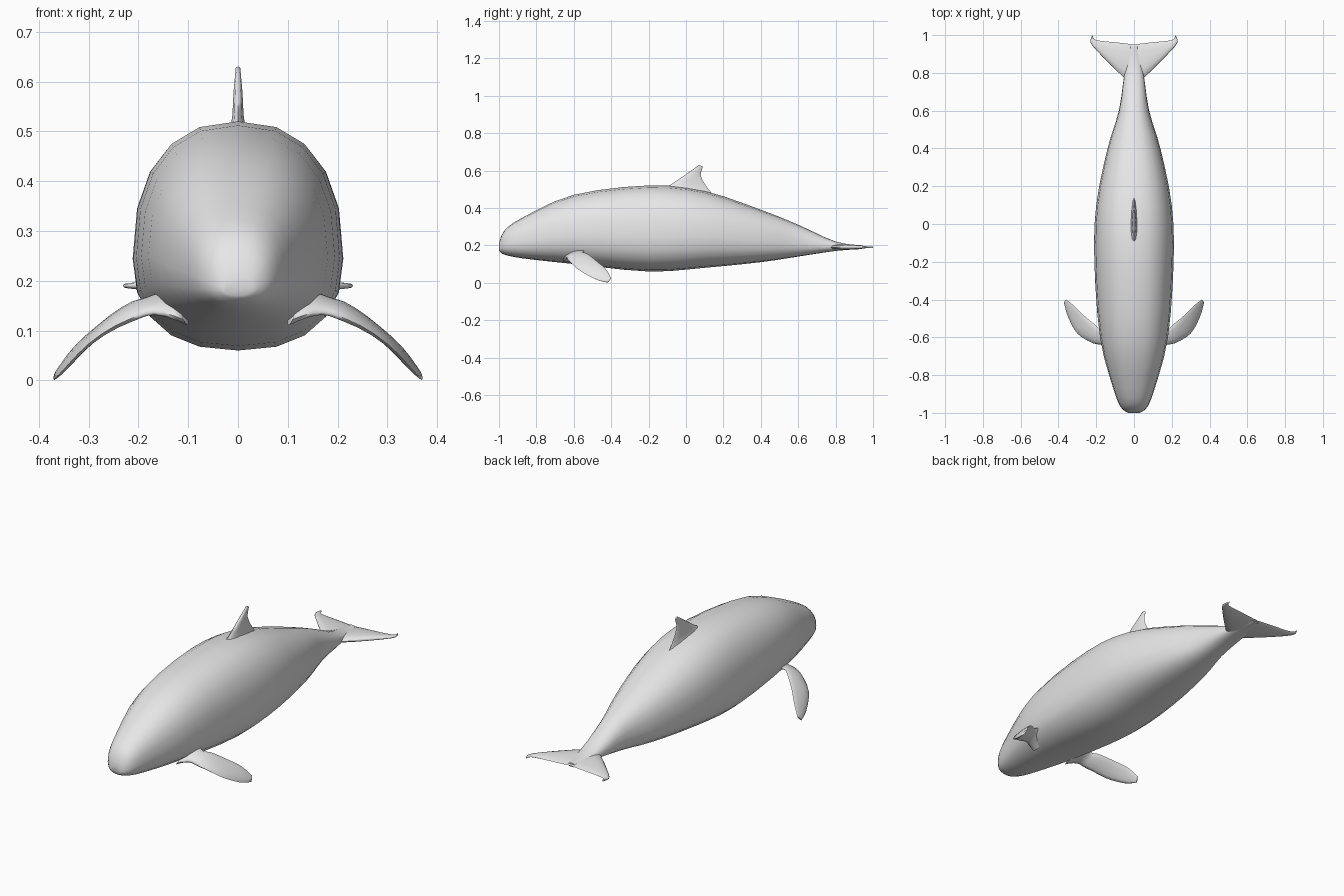
import bpy, bmesh
from math import sin, cos, pi, copysign, radians
from mathutils import Vector

cube = bpy.data.objects.get("Cube")
if cube:
    bpy.data.objects.remove(cube, do_unlink=True)

skin = bpy.data.materials.new("light_grey_skin")
skin.use_nodes = True
grey = (.8, .8, .8, 1)
skin.diffuse_color = grey
skin.node_tree.nodes["Principled BSDF"].inputs["Base Color"].default_value = grey


def smooth_rows(rows, steps):
    """Pass a smooth spline through rows of values of any length."""
    rows = [Vector(row) for row in rows]
    padded = [rows[0]] + rows + [rows[-1]]
    result = []
    for before, start, end, after in zip(padded, padded[1:], padded[2:], padded[3:]):
        leave, arrive = (end - before) / 2, (after - start) / 2
        for step in range(steps):
            t = step / steps
            ease = t * t * (3 - 2 * t)
            bend = leave * t * (1 - t) ** 2 - arrive * t * t * (1 - t)
            result.append(start.lerp(end, ease) + bend)
    return result + [rows[-1]]


def loft(name, rings, cap_start=True, mirror=False):
    """Skin a list of equal closed rings and shade the result smooth."""
    bm = bmesh.new()
    loops = [[bm.verts.new(point) for point in ring] for ring in rings]
    for near, far in zip(loops, loops[1:]):
        for i in range(len(near)):
            bm.faces.new((near[i - 1], near[i], far[i], far[i - 1]))
    if cap_start:
        bm.faces.new(loops[0])
    bm.faces.new(loops[-1])
    bmesh.ops.recalc_face_normals(bm, faces=bm.faces)
    mesh = bpy.data.meshes.new(name)
    bm.to_mesh(mesh)
    bm.free()
    mesh.materials.append(skin)
    part = bpy.data.objects.new(name, mesh)
    bpy.context.collection.objects.link(part)
    bpy.ops.object.select_all(action='DESELECT')
    part.select_set(True)
    bpy.context.view_layer.objects.active = part
    bpy.ops.object.shade_smooth_by_angle(angle=radians(75))
    if mirror:
        part.modifiers.new("mirror", 'MIRROR')


def body_ring(station, sides=20):
    """Slightly boxy oval whose widest level lies below the middle."""
    y, half_width, belly, back = station
    middle = belly + (back - belly) * .4
    ring = []
    for i in range(sides):
        angle = 2 * pi * i / sides
        across = copysign(abs(sin(angle)) ** .85, sin(angle))
        up = copysign(abs(cos(angle)) ** .85, cos(angle))
        reach = back - middle if up > 0 else middle - belly
        ring.append((half_width * across, y, middle + reach * up))
    return ring


def fin_ring(row, place, normal, sides=12):
    """Teardrop section between a leading and a trailing edge point."""
    lead, trail, thickness = place(*row)
    ring = []
    for i in range(sides):
        angle = 2 * pi * i / sides
        along = (1 - cos(angle)) / 2
        bulge = sin(angle) * (1 - along / 2) * thickness * .6
        ring.append(lead.lerp(trail, along) + normal * bulge)
    return ring


def fin(name, rows, place, normal, **options):
    normal = Vector(normal).normalized()
    loft(name, [fin_ring(row, place, normal) for row in smooth_rows(rows, 3)], **options)


# Body stations: y, half width, belly height, back height
stations = [
    (-1, .03, .17, .21),
    (-.97, .07, .15, .28),
    (-.87, .11, .13, .35),
    (-.6, .18, .1, .47),
    (-.2, .21, .06, .52),
    (.1, .2, .08, .49),
    (.4, .14, .11, .39),
    (.6, .08, .14, .31),
    (.8, .05, .17, .22),
    (.94, .02, .18, .2)]
loft("body", [body_ring(station) for station in smooth_rows(stations, 3)])


# Each fin row: leading point, trailing point, thickness
def place_dorsal(y, z, trail_y, trail_z, thickness):
    return Vector((0, y, z)), Vector((0, trail_y, trail_z)), thickness


dorsal_rows = [
    (-.15, .49, .17, .45, .07),
    (-.09, .52, .12, .5, .03),
    (0, .58, .08, .57, .02),
    (.07, .63, .09, .62, .01)]
fin("dorsal_fin", dorsal_rows, place_dorsal, (1, 0, 0))


# Flippers droop in an arc, with the leading edge tipped down
def place_flipper(x, y, trail_x, trail_y, thickness):
    def droop(reach):
        return .155 - 2.8 * (reach - .14) ** 2
    lead = Vector((x, y, droop(x) - thickness / 2))
    trail = Vector((trail_x, trail_y, droop(trail_x) + thickness / 2))
    return lead, trail, thickness


flipper_rows = [
    (.11, -.66, .11, -.51, .06),
    (.17, -.64, .18, -.55, .03),
    (.22, -.63, .21, -.53, .03),
    (.3, -.58, .27, -.48, .02),
    (.35, -.49, .32, -.43, .02),
    (.37, -.42, .36, -.4, .01)]
fin("flippers", flipper_rows, place_flipper, (.4, .2, .9), mirror=True)


# Flat tail flukes
def place_fluke(x, y, trail_x, trail_y, thickness):
    return Vector((x, y, .19)), Vector((trail_x, trail_y, .19)), thickness


fluke_rows = [
    (0, .73, 0, .95, .03),
    (.08, .8, .08, .96, .03),
    (.18, .9, .18, .97, .02),
    (.23, .96, .21, .98, .01),
    (.22, 1, .22, 1, .01)]
fin("tail_flukes", fluke_rows, place_fluke, (0, 0, 1), cap_start=False, mirror=True)
